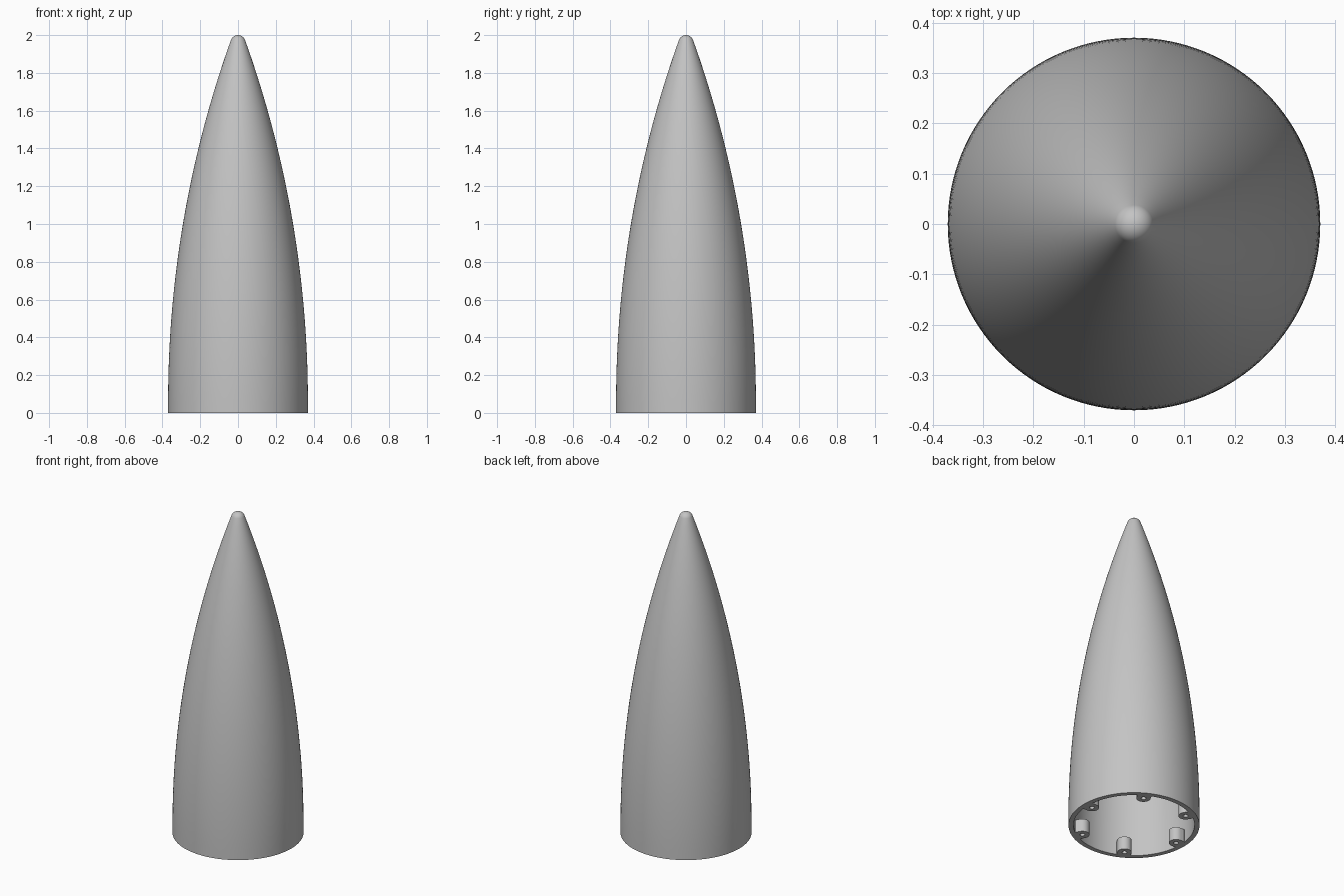
import bpy, bmesh, math
from mathutils import Matrix

if "Cube" in bpy.data.objects:
    bpy.data.objects.remove(bpy.data.objects["Cube"])

R, HEIGHT, TIP, BASE, WALL = 0.37, 2.0, 0.04, 0.06, 0.028
SEGMENTS = 128

grey = bpy.data.materials.new("light_grey")
grey.diffuse_color = (0.55, 0.55, 0.55, 1)
grey.use_nodes = True
grey.node_tree.nodes["Principled BSDF"].inputs["Base Color"].default_value = grey.diffuse_color


def finish(name, bm):
    bmesh.ops.remove_doubles(bm, verts=bm.verts, dist=1e-5)
    bmesh.ops.recalc_face_normals(bm, faces=bm.faces)
    mesh = bpy.data.meshes.new(name)
    bm.to_mesh(mesh)
    bm.free()
    mesh.materials.append(grey)
    ob = bpy.data.objects.new(name, mesh)
    bpy.context.collection.objects.link(ob)
    bpy.ops.object.select_all(action='DESELECT')
    ob.select_set(True)
    bpy.context.view_layer.objects.active = ob
    bpy.ops.object.shade_smooth_by_angle(angle=math.radians(30))
    return ob


def ogive(offset):
    """Straight base, tangent ogive and round tip, moved inward by offset."""
    h = HEIGHT - TIP - BASE
    rho = (R * R + h * h - TIP * TIP) / (2 * (R - TIP))
    end = math.asin(h / (rho - TIP))
    pts = [(R - offset, 0)]
    for i in range(41):
        a = end * i / 40
        pts.append((R - rho + (rho - offset) * math.cos(a),
                    BASE + (rho - offset) * math.sin(a)))
    for i in range(1, 11):
        a = end + (math.pi / 2 - end) * i / 10
        pts.append(((TIP - offset) * math.cos(a),
                    HEIGHT - TIP + (TIP - offset) * math.sin(a)))
    pts[-1] = (0, pts[-1][1])
    return pts


# Hollow nose shell, turned around the vertical axis
bm = bmesh.new()
profile = ogive(0)[::-1] + ogive(WALL)
verts = [bm.verts.new((r, 0, z)) for r, z in profile]
edges = [bm.edges.new(pair) for pair in zip(verts, verts[1:])]
bmesh.ops.spin(bm, geom=verts + edges, cent=(0, 0, 0), axis=(0, 0, 1),
               angle=2 * math.pi, steps=SEGMENTS)
bmesh.ops.dissolve_degenerate(bm, dist=1e-6, edges=bm.edges)
finish("nose_shell", bm)


# Screw bosses: rounded inward, square against the wall, with a blind hole
def boss(name, angle, n=32, centre=0.31, radius=0.04, reach=0.034,
         height=0.08, hole=0.014, depth=0.07):
    bm = bmesh.new()

    def ring(size, z, outline=False):
        out = []
        for i in range(n):
            a = 2 * math.pi * i / n
            c, s = math.cos(a), math.sin(a)
            k = size
            if outline and c > 1e-6:
                k = 1 / max(c / reach, abs(s) / radius)
            out.append(bm.verts.new((centre + k * c, k * s, z)))
        return out

    rings = [ring(radius, height, True), ring(radius, 0, True),
             ring(hole, 0), ring(hole, depth)]
    for lo, hi in zip(rings, rings[1:]):
        for i in range(n):
            j = (i + 1) % n
            bm.faces.new((lo[i], lo[j], hi[j], hi[i]))
    bm.faces.new(rings[0])
    bm.faces.new(rings[-1])
    bmesh.ops.transform(bm, matrix=Matrix.Rotation(angle, 4, 'Z'), verts=bm.verts)
    return finish(name, bm)


for i in range(6):
    boss(f"screw_boss_{i + 1}", i * math.pi / 3)
